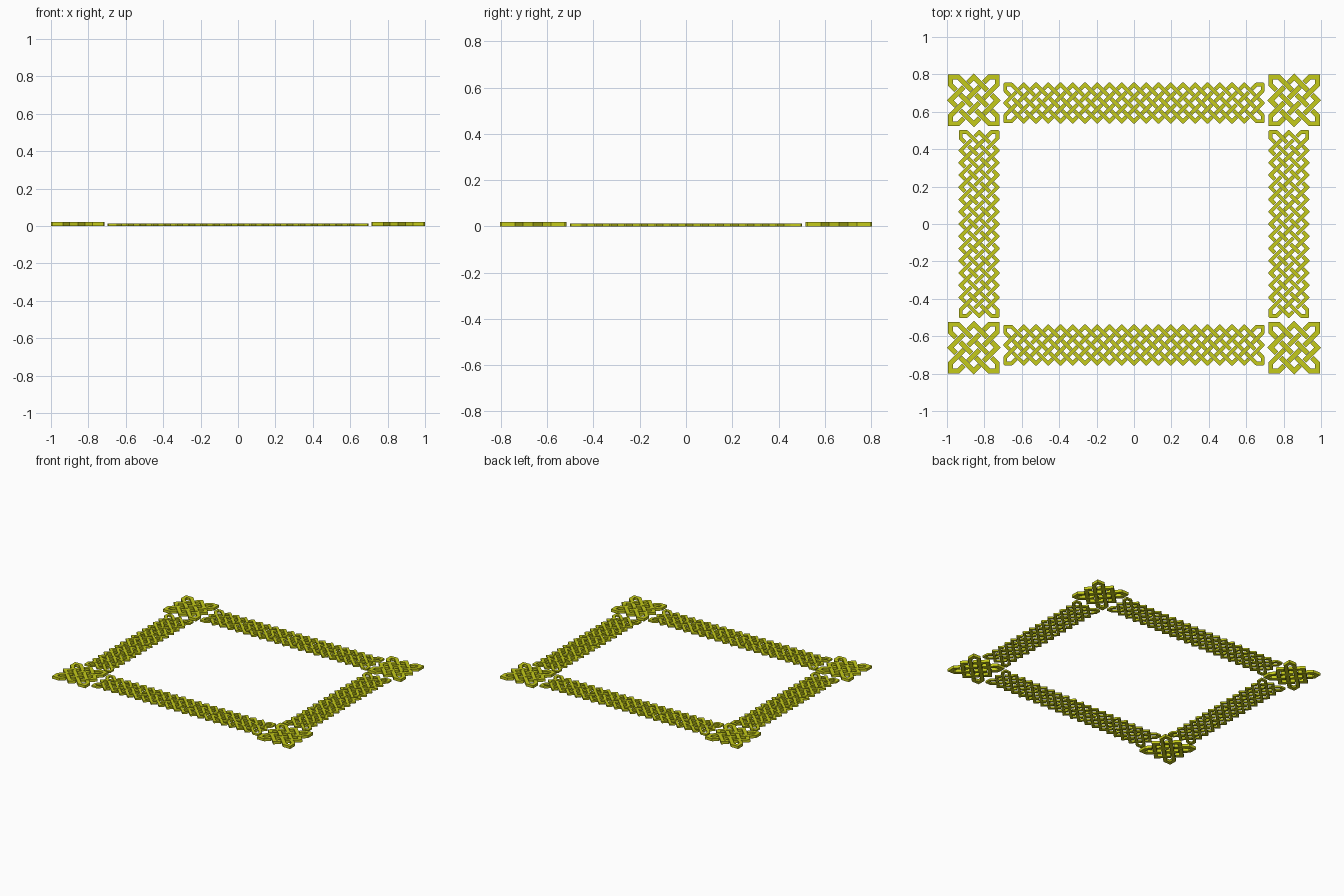
import bpy, bmesh
from mathutils import Vector

if "Cube" in bpy.data.objects:
    bpy.data.objects.remove(bpy.data.objects["Cube"])

mat = bpy.data.materials.new("yellow_green")
mat.diffuse_color = (0.56, 0.6, 0.01, 1)
mat.use_nodes = True
mat.node_tree.nodes["Principled BSDF"].inputs["Base Color"].default_value = mat.diffuse_color


def ribbon(bm, pts, w, height, blunt):
    """Flat strip of width w along a polyline, extruded up."""
    sides = ([], [])
    dirs = [(b - a).normalized() for a, b in zip(pts, pts[1:])]
    for k, p in enumerate(pts):
        d0, d1 = dirs[max(k - 1, 0)], dirs[min(k, len(dirs) - 1)]
        n0, n1 = Vector((-d0.y, d0.x)), Vector((-d1.y, d1.x))
        miter = (n0 + n1) / (1 + n0.dot(n1)) * w / 2
        turn = d0.x * d1.y - d0.y * d1.x
        for s, side in zip((1, -1), sides):
            if blunt and turn * s < -0.01:      # chamfer the outer corner
                cut = w * 0.22 / (1 + abs(d0.dot(d1)))
                side += [p + miter * s - d0 * cut, p + miter * s + d1 * cut]
            else:
                side.append(p + miter * s)
    outline = sides[1] + sides[0][::-1]
    lo = [bm.verts.new((q.x, q.y, 0)) for q in outline]
    hi = [bm.verts.new((q.x, q.y, height)) for q in outline]
    n = len(outline)
    bm.faces.new(lo[::-1])
    bm.faces.new(hi)
    for k in range(n):
        m = (k + 1) % n
        bm.faces.new((lo[k], lo[m], hi[m], hi[k]))


def knot(name, p, q, cell, w, gap, height, blunt):
    """Plait of p x q cells; each piece passes over one crossing and stops at the next."""
    W, H = 2 * p, 2 * q

    def walk(i, j, dx, dy):
        path = []
        while True:
            i, j = i + dx, j + dy
            path.append((i, j))
            ex, ey = i in (0, W), j in (0, H)
            if not (ex or ey):
                return path
            if ex:
                dx = -dx
            if ey:
                dy = -dy
            # two bounces in a row: go round the square corner
            if (i + dx in (0, W)) or (j + dy in (0, H)):
                path.append((i + dx, j) if ey else (i, j + dy))

    bm = bmesh.new()
    for i in range(1, W):
        for j in range(1, H):
            if (i + j) % 2 == 0:
                continue
            s = 1 if i % 2 else -1
            path = walk(i, j, -1, -s)[::-1] + walk(i, j, 1, s)
            pts = [Vector((x - p, y - q)) * cell / 2 for x, y in path]
            trim = w / 2 + gap
            pts[0] += (pts[1] - pts[0]).normalized() * trim
            pts[-1] += (pts[-2] - pts[-1]).normalized() * trim
            ribbon(bm, pts, w, height, blunt)
    bmesh.ops.recalc_face_normals(bm, faces=bm.faces)
    me = bpy.data.meshes.new(name)
    bm.to_mesh(me)
    bm.free()
    me.materials.append(mat)
    return me


def place(name, mesh, x, y):
    ob = bpy.data.objects.new(name, mesh)
    ob.location = (x, y, 0)
    bpy.context.collection.objects.link(ob)


corner = knot("corner_knot", 3, 3, 0.0835, 0.026, 0.003, 0.02, False)
long_band = knot("long_band", 21, 3, 0.0655, 0.02, 0.0025, 0.0125, True)
short_band = knot("short_band", 3, 15, 0.0655, 0.02, 0.0025, 0.0125, True)

for s, side in ((-1, "left"), (1, "right")):
    for t, end in ((-1, "front"), (1, "back")):
        place(f"corner_knot_{end}_{side}", corner, s * 0.8566, t * 0.661)
    place(f"short_band_{side}", short_band, s * 0.828, 0)
for t, end in ((-1, "front"), (1, "back")):
    place(f"long_band_{end}", long_band, 0, t * 0.647)
